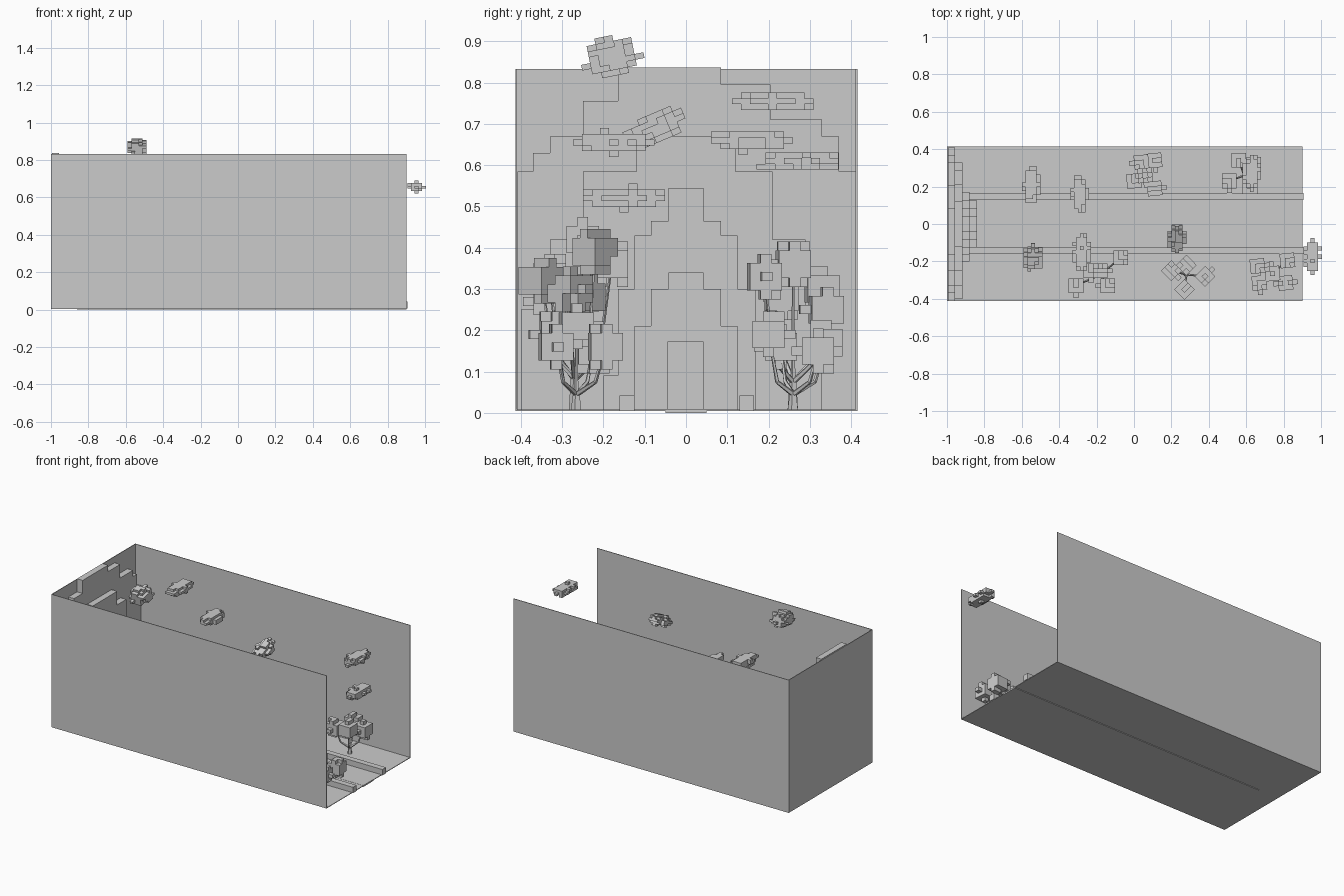
import bpy, bmesh, math, random
from mathutils import Vector, Matrix

random.seed(4)
cube = bpy.data.objects.get("Cube")
if cube:
    bpy.data.objects.remove(cube, do_unlink=True)

grey = bpy.data.materials.new("plain_grey")
grey.use_nodes = True
grey.diffuse_color = (0.6, 0.6, 0.6, 1)
grey.node_tree.nodes["Principled BSDF"].inputs["Base Color"].default_value = (0.6, 0.6, 0.6, 1)


def finish(name, bm):
    mesh = bpy.data.meshes.new(name)
    bm.to_mesh(mesh)
    bm.free()
    mesh.materials.append(grey)
    obj = bpy.data.objects.new(name, mesh)
    bpy.context.collection.objects.link(obj)
    return obj


def box(name, x0, x1, y0, y1, z0, z1):
    bm = bmesh.new()
    bmesh.ops.create_cube(bm, size=1)
    for v in bm.verts:
        v.co = ((x0 + x1) / 2 + v.co.x * (x1 - x0),
                (y0 + y1) / 2 + v.co.y * (y1 - y0),
                (z0 + z1) / 2 + v.co.z * (z1 - z0))
    return finish(name, bm)


def slab(name, outline, x0, x1):
    """Extrude a (y, z) outline along x."""
    bm = bmesh.new()
    face = bm.faces.new([bm.verts.new((x0, y, z)) for y, z in outline])
    out = bmesh.ops.extrude_face_region(bm, geom=[face])["geom"]
    for v in out:
        if isinstance(v, bmesh.types.BMVert):
            v.co.x = x1
    bmesh.ops.recalc_face_normals(bm, faces=bm.faces)
    return finish(name, bm)


def stairs(steps, side):
    """Outline points of steps (reach, height) from the middle outwards."""
    points = []
    for i, (reach, height) in enumerate(steps):
        points.append((side * reach, height))
        low = steps[i + 1][1] if i + 1 < len(steps) else FLOOR
        points.append((side * reach, low))
    return points


def voxels(bm, centre, radii, cell, turn=0, tilt=0):
    """Blocky ellipsoid made of the exposed faces of grid cells."""
    counts = [max(1, math.ceil(r / c)) for r, c in zip(radii, cell)]
    filled = set()
    for i in range(-counts[0], counts[0] + 1):
        for j in range(-counts[1], counts[1] + 1):
            for k in range(-counts[2], counts[2] + 1):
                d = sum((n * c / r) ** 2 for n, c, r in zip((i, j, k), cell, radii))
                if d < random.uniform(0.6, 1.05):
                    filled.add((i, j, k))
    frame = (Matrix.Translation(centre) @ Matrix.Rotation(turn, 4, 'Z')
             @ Matrix.Rotation(tilt, 4, 'X'))
    for pos in filled:
        for axis in range(3):
            for sign in (-1, 1):
                near = list(pos)
                near[axis] += sign
                if tuple(near) in filled:
                    continue
                ring = []
                for a, b in ((-1, -1), (1, -1), (1, 1), (-1, 1)):
                    p = list(pos)
                    p[axis] += sign / 2
                    p[(axis + 1) % 3] += a * sign / 2
                    p[(axis + 2) % 3] += b / 2
                    ring.append(bm.verts.new(frame @ Vector([n * c for n, c in zip(p, cell)])))
                bm.faces.new(ring)


def branch(bm, start, end, r0, r1):
    """Tapered square limb."""
    start, end = Vector(start), Vector(end)
    axis = end - start
    frame = (Matrix.Translation((start + end) / 2)
             @ axis.to_track_quat('Z', 'Y').to_matrix().to_4x4())
    bmesh.ops.create_cone(bm, cap_ends=True, segments=5, radius1=r0, radius2=r1,
                          depth=axis.length, matrix=frame)


# Open-topped room, open at the +x end
FLOOR, TOP, T = 0.008, 0.833, 0.004
box("floor", -1, 0.9, -0.413, 0.415, 0.004, FLOOR)
box("right_wall", -1, 0.9, -0.413, -0.413 + T, 0.004, TOP)
box("left_wall", -1, 0.9, 0.415 - T, 0.415, 0.004, TOP)
box("end_wall", -1, -1 + T, -0.413, 0.415, 0.004, TOP)

# Walkway with a kerb on each side
box("walkway", -0.86, 0.9, -0.05, 0.05, 0, FLOOR + 0.001)
for name, y in (("left_kerb", 0.147), ("right_kerb", -0.143)):
    box(name, -0.93, 0.906, y - 0.018, y + 0.018, 0.005, 0.042)

# Stepped backdrop, in layers that shrink towards the front
layers = [
    (-0.995, -0.957,
     [(0.165, 0.836), (0.25, 0.755), (0.33, 0.67), (0.37, 0.63), (0.408, 0.585)],
     [(0.085, 0.836), (0.205, 0.795), (0.33, 0.71), (0.37, 0.67), (0.41, 0.585)]),
    (-0.957, -0.918,
     [(0.12, 0.67), (0.25, 0.585), (0.33, 0.42), (0.4, 0.25)],
     [(0.12, 0.67), (0.21, 0.585), (0.29, 0.42), (0.33, 0.25)]),
    (-0.918, -0.88,
     [(0.042, 0.545), (0.085, 0.465), (0.125, 0.43), (0.165, 0.3), (0.2, 0.09)],
     [(0.042, 0.545), (0.085, 0.465), (0.125, 0.43), (0.17, 0.3)]),
    (-0.88, -0.84,
     [(0.042, 0.34), (0.085, 0.3), (0.125, 0.21)],
     [(0.042, 0.34), (0.085, 0.3), (0.125, 0.21)]),
]
door = [(-0.045, FLOOR), (-0.045, 0.172), (0.042, 0.172), (0.042, FLOOR)]
for i, (x0, x1, right, left) in enumerate(layers):
    outline = stairs(right, -1)[::-1] + stairs(left, 1)
    if i == 3:
        outline += door[::-1]
    slab(f"backdrop_layer_{i + 1}", outline, x0, x1)

# Clouds: centre, radii, tilt
clouds = [
    ((-0.55, 0.21, 0.755), (0.05, 0.105, 0.029), 0),
    ((-0.29, 0.16, 0.66), (0.05, 0.105, 0.029), 0),
    ((0.63, 0.27, 0.61), (0.05, 0.105, 0.029), 0),
    ((-0.28, -0.15, 0.52), (0.05, 0.105, 0.029), 0),
    ((0.955, -0.175, 0.655), (0.048, 0.105, 0.029), 0),
    ((0.23, -0.075, 0.69), (0.05, 0.085, 0.035), 0.4),
    ((-0.54, -0.18, 0.865), (0.055, 0.075, 0.05), 0.2),
]
for i, (centre, radii, tilt) in enumerate(clouds):
    bm = bmesh.new()
    voxels(bm, centre, radii, (0.02, 0.022, 0.014), 0, tilt)
    finish(f"cloud_{i + 1}", bm)

# Trees: base, leaf turn, leaf clumps as offsets and heights
trees = [
    ((0.74, -0.265), 0.1, [(-0.08, 0.04, 0.15), (-0.07, -0.05, 0.19), (0, 0, 0.21),
                           (0.07, -0.05, 0.16), (0.08, 0.07, 0.16)]),
    ((0.59, 0.26), 0, [(-0.08, -0.03, 0.16), (-0.03, 0.08, 0.17), (0.03, -0.06, 0.19),
                       (0.05, 0.06, 0.15)]),
    ((0.28, -0.27), 0.78, [(-0.08, 0.02, 0.28), (-0.01, -0.08, 0.32), (0.1, -0.01, 0.3),
                           (0, 0.05, 0.39)]),
    ((0.06, 0.26), 0.1, [(-0.06, -0.03, 0.28), (-0.02, 0.07, 0.3), (0.05, 0.08, 0.25),
                         (0.05, -0.07, 0.33), (0, 0, 0.36)]),
    ((-0.18, -0.27), 0, [(-0.13, -0.06, 0.27), (0, 0.02, 0.42), (0.04, -0.06, 0.33),
                         (0.11, 0.09, 0.36), (-0.05, 0.02, 0.3)]),
]
for i, ((x, y), turn, clumps) in enumerate(trees):
    leaves, wood = bmesh.new(), bmesh.new()
    low = min(c[2] for c in clumps)
    fork = (x, y, low * 0.3)
    branch(wood, (x, y, FLOOR - 0.002), fork, 0.014, 0.009)
    for dx, dy, z in clumps:
        voxels(leaves, (x + dx, y + dy, z), (0.053, 0.053, 0.056), (0.026, 0.026, 0.022), turn)
        elbow = (x + dx * 0.65, y + dy * 0.65, low * 0.5)
        branch(wood, fork, elbow, 0.007, 0.005)
        branch(wood, elbow, (x + dx, y + dy, z), 0.005, 0.003)
    finish(f"tree_{i + 1}_leaves", leaves)
    finish(f"tree_{i + 1}_trunk", wood)
